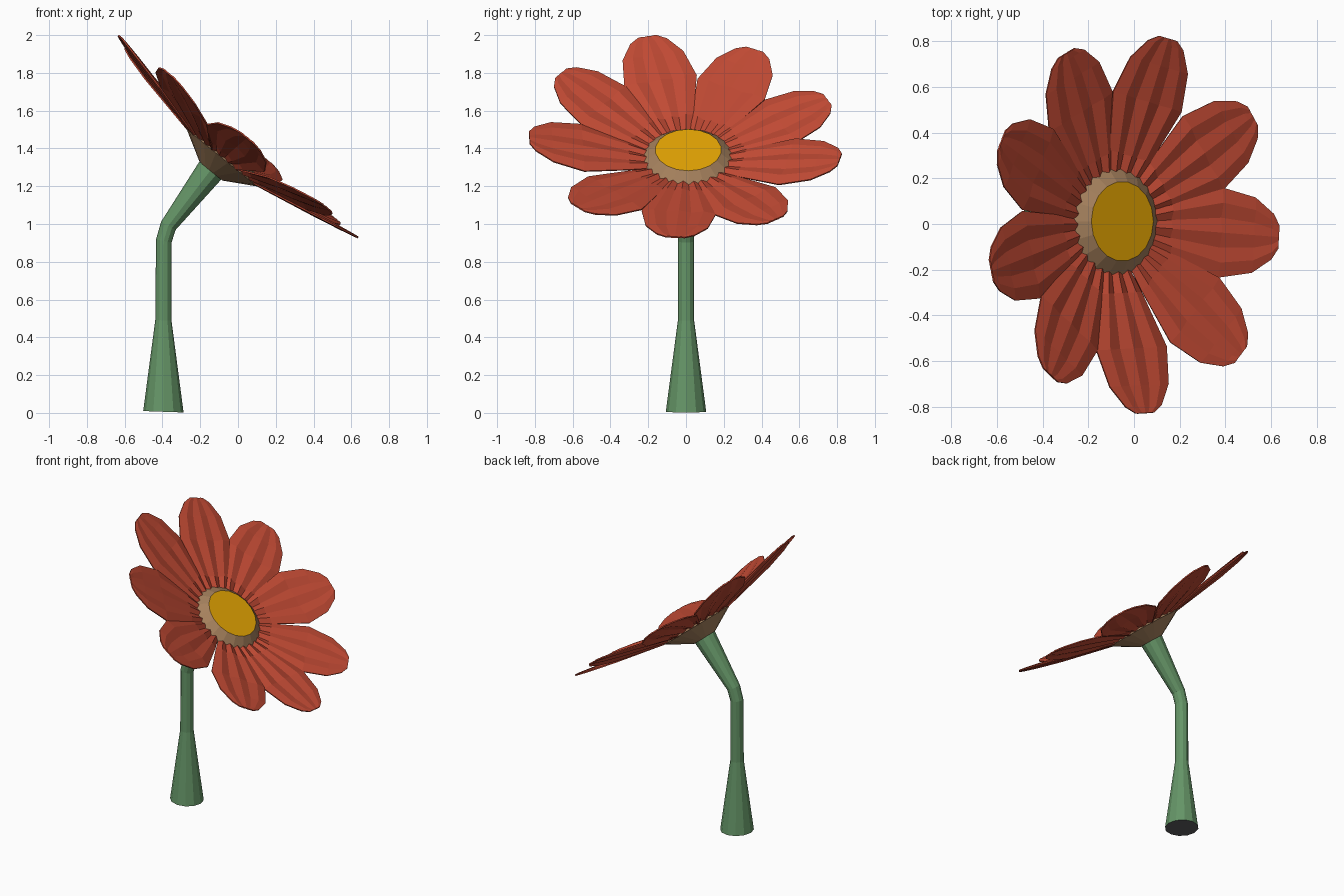
import bpy, bmesh, math
from mathutils import Matrix, Vector

if "Cube" in bpy.data.objects:
    bpy.data.objects.remove(bpy.data.objects["Cube"])


def material(name, rgb):
    m = bpy.data.materials.new(name)
    m.diffuse_color = (*rgb, 1)
    m.use_nodes = True
    m.node_tree.nodes["Principled BSDF"].inputs["Base Color"].default_value = m.diffuse_color
    return m


RED = material("petal red", (0.53, 0.068, 0.034))
YELLOW = material("centre yellow", (0.78, 0.375, 0.001))
BROWN = material("calyx brown", (0.38, 0.22, 0.11))
GREEN = material("stem green", (0.13, 0.30, 0.135))
DARK = material("stem end dark grey", (0.11, 0.11, 0.115))

# Flower head frame: tilted towards +x
HEAD = Matrix.Translation((-0.085, 0, 1.35)) @ Matrix.Rotation(math.radians(39), 4, 'Y')


def finish(name, bm, mats, matrix=None):
    bmesh.ops.recalc_face_normals(bm, faces=bm.faces)
    me = bpy.data.meshes.new(name)
    bm.to_mesh(me)
    bm.free()
    for m in mats:
        me.materials.append(m)
    ob = bpy.data.objects.new(name, me)
    bpy.context.collection.objects.link(ob)
    if matrix:
        ob.matrix_world = matrix
    return ob


def tube(name, rings, sides, mats, matrix=None, start_mat=0, end_mat=0):
    """Loft rings of (x, z, radius, tilt in degrees) and cap both ends."""
    bm = bmesh.new()
    loops = []
    for x, z, r, tilt in rings:
        m = Matrix.Translation((x, 0, z)) @ Matrix.Rotation(math.radians(tilt), 4, 'Y')
        loops.append([bm.verts.new(m @ Vector((r * math.cos(a), r * math.sin(a), 0)))
                      for a in (2 * math.pi * i / sides for i in range(sides))])
    for a, b in zip(loops, loops[1:]):
        for i in range(sides):
            j = (i + 1) % sides
            bm.faces.new((a[i], a[j], b[j], b[i]))
    bm.faces.new(loops[0][::-1]).material_index = start_mat
    bm.faces.new(loops[-1]).material_index = end_mat
    return finish(name, bm, mats, matrix)


# Stem: flared foot, straight shaft, bend, widening neck
tube("stem", [(-0.395, 0.006, 0.107, 2), (-0.395, 0.49, 0.043, 2),
              (-0.393, 0.91, 0.042, 12), (-0.369, 0.99, 0.044, 30),
              (-0.145, 1.285, 0.075, 39)], 12, [GREEN, DARK], start_mat=1)

# Calyx cup under the petals
tube("calyx", [(0, -0.092, 0.077, 0), (0, 0, 0.24, 0)], 18, [BROWN], HEAD)

# Raised centre with yellow top
tube("flower_centre", [(0, 0, 0.245, 0), (0, 0.054, 0.175, 0)], 18,
     [BROWN, YELLOW], HEAD @ Matrix.Translation((0, 0.012, 0)), end_mat=1)

# Petals: (radius, half width, pleat depth) rows, rounded and cupped upwards
ROWS = [(0.19, 0.073, 0.007), (0.30, 0.117, 0.0065), (0.54, 0.197, 0.006),
        (0.70, 0.165, 0.004), (0.79, 0.100, 0.002), (0.82, 0.050, 0.001)]
COLS = 7


def petal(name, angle, length, lift):
    bm = bmesh.new()
    grid = []
    for r, half, fold in ROWS:
        row = []
        for c in range(COLS):
            t = 2 * c / (COLS - 1) - 1
            rr = r * length / 0.82
            h = 0.008 + (rr - 0.22) * lift + fold * (1 if c % 2 else -1)
            row.append(bm.verts.new((rr, half * t, h)))
        grid.append(row)
    for a, b in zip(grid, grid[1:]):
        for i in range(COLS - 1):
            bm.faces.new((a[i], b[i], b[i + 1], a[i + 1]))
    ob = finish(name, bm, [RED], HEAD @ Matrix.Rotation(math.radians(angle), 4, 'Z'))
    mod = ob.modifiers.new("thickness", 'SOLIDIFY')
    mod.thickness = 0.008
    mod.offset = 0


# (angle, length, lift) for each petal
PETALS = [(-4, 0.825, 0.195), (35, 0.825, 0.195), (77, 0.835, 0.215),
          (115.5, 0.83, 0.16), (154, 0.83, 0.205), (194, 0.848, 0.24),
          (233, 0.83, 0.265), (272.5, 0.83, 0.26), (316, 0.825, 0.225)]
for i, p in enumerate(PETALS):
    petal(f"petal_{i + 1}", *p)
